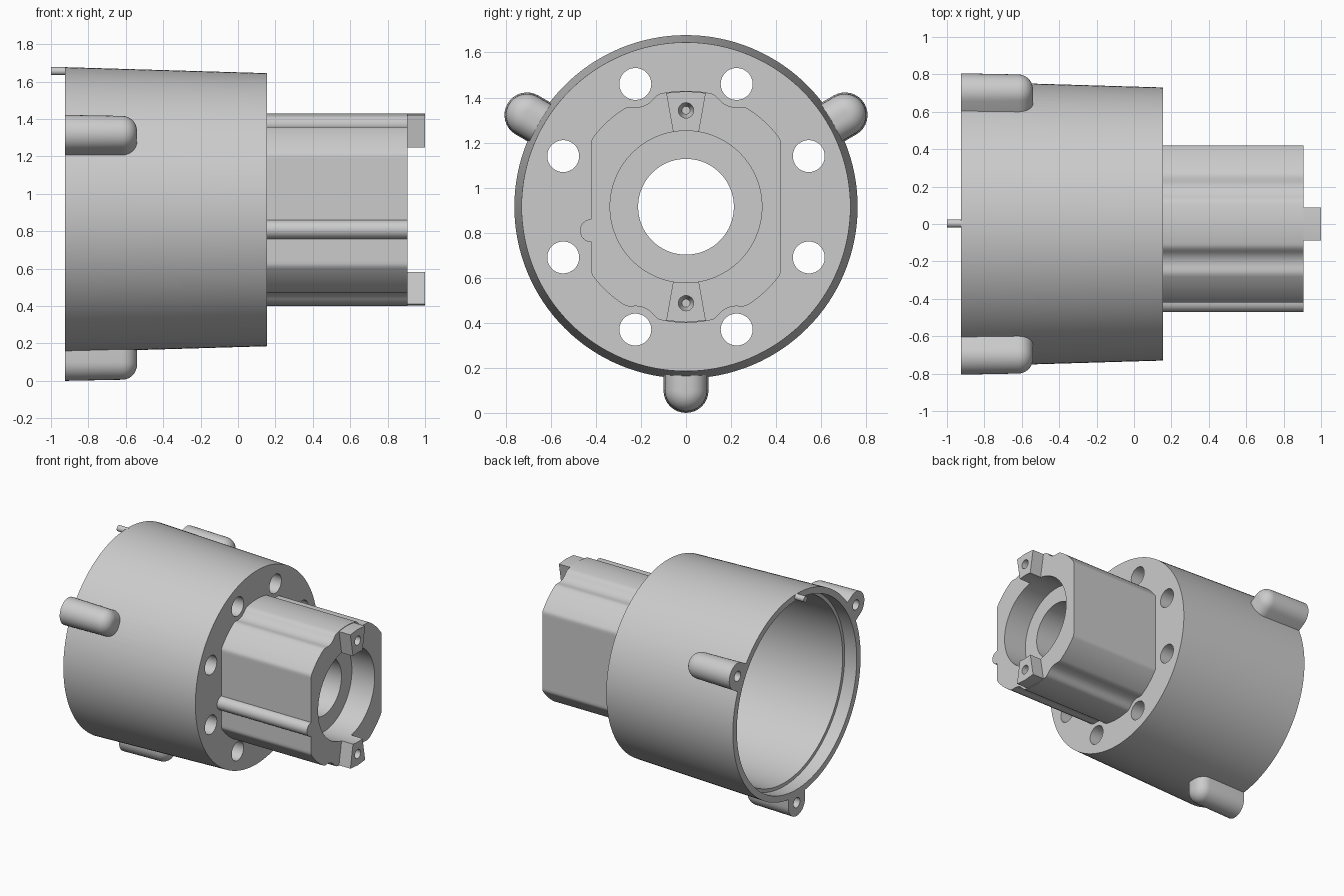
import bpy, bmesh, math

if "Cube" in bpy.data.objects:
    bpy.data.objects.remove(bpy.data.objects["Cube"])

AXIS_Z = 0.915          # height of the main axis, which runs along x
TAU = 2 * math.pi

gray = bpy.data.materials.new("light_gray")
gray.diffuse_color = (0.6, 0.6, 0.6, 1)
gray.use_nodes = True
gray.node_tree.nodes["Principled BSDF"].inputs["Base Color"].default_value = gray.diffuse_color


def loft(name, rings):
    """Skin a closed solid through rings [(x, [(y, z), ...]), ...]; z is relative to the axis."""
    bm = bmesh.new()
    loops = [[bm.verts.new((x, y, z + AXIS_Z)) for y, z in pts] for x, pts in rings]
    n = len(loops[0])
    for a, b in zip(loops, loops[1:]):
        for i in range(n):
            j = (i + 1) % n
            bm.faces.new((a[i], a[j], b[j], b[i]))
    bm.faces.new(loops[0])
    bm.faces.new(loops[-1])
    bmesh.ops.recalc_face_normals(bm, faces=bm.faces[:])
    me = bpy.data.meshes.new(name)
    bm.to_mesh(me)
    bm.free()
    me.materials.append(gray)
    ob = bpy.data.objects.new(name, me)
    bpy.context.collection.objects.link(ob)
    return ob


def circle(r, n=32, cy=0.0, cz=0.0):
    return [(cy + r * math.cos(TAU * i / n), cz + r * math.sin(TAU * i / n)) for i in range(n)]


def lathe(name, profile, n=32, cy=0.0, cz=0.0):
    return loft(name, [(x, circle(r, n, cy, cz)) for x, r in profile])


def activate(ob):
    bpy.ops.object.select_all(action='DESELECT')
    ob.select_set(True)
    bpy.context.view_layer.objects.active = ob


def combine(target, other, operation):
    """Boolean the other solid into the target and remove it."""
    activate(target)
    mod = target.modifiers.new("combine", 'BOOLEAN')
    mod.operation = operation
    mod.solver = 'EXACT'
    mod.object = other
    bpy.ops.object.modifier_apply(modifier=mod.name)
    bpy.data.objects.remove(other)


# Tapered drum
housing = lathe("housing", [(-0.925, 0.762), (0.155, 0.73)], 128)

# Boss outline: circle with two flats and four relief grooves beside the flange holes
HOLE_ANGLE = math.atan2(0.545, 0.225)
HOLE_DIST = 0.59


def boss_radius(t):
    c = abs(math.cos(t))
    r = min(0.515, 0.42 / max(c, 1e-6))
    delta = math.atan2(abs(math.sin(t)), c) - HOLE_ANGLE
    inside = 0.105 ** 2 - (HOLE_DIST * math.sin(delta)) ** 2
    if inside > 0:
        r = min(r, HOLE_DIST * math.cos(delta) - math.sqrt(inside))
    return r


def boss_point(i, n=240):
    t = TAU * i / n
    r = boss_radius(t)
    if abs(math.cos(t)) < 0.6:      # soften the groove mouths
        r = sum(boss_radius(TAU * (i + k) / n) for k in (-1, 0, 1)) / 3
    return r * math.cos(t), r * math.sin(t)


outline = [boss_point(i) for i in range(240)]
boss = loft("boss", [(0.10, outline), (0.905, outline)])

# Rounded rib along one flat of the boss
combine(boss, lathe("rib", [(0.12, 0.051), (0.905, 0.051)], 24, -0.42, -0.106), 'UNION')

# Wedge-shaped drive tabs, top and bottom
for s in (1, -1):
    wedge = [(-0.051, 0.30 * s), (0.051, 0.30 * s), (0.088, 0.505 * s),
             (0, 0.513 * s), (-0.088, 0.505 * s)]
    combine(boss, loft("tab", [(0.88, wedge), (1.0, wedge)]), 'UNION')
combine(housing, boss, 'UNION')

# Three screw lugs with domed ends around the open rim
LUG_ANGLES = [math.radians(a) for a in (30, 150, 270)]
LUG_DIST = 0.815


def lug_ring(r, a):
    pts = []
    for base, start in ((LUG_DIST, -math.pi / 2), (0.72, math.pi / 2)):
        for k in range(17):
            t = start + math.pi * k / 16
            u, v = base + r * math.cos(t), r * math.sin(t)
            pts.append((u * math.cos(a) - v * math.sin(a), u * math.sin(a) + v * math.cos(a)))
    return pts


lug_profile = [(-0.925, 0.10)] + [
    (-0.62 + 0.08 * math.sin(k * math.pi / 16), 0.014 + 0.08 * math.cos(k * math.pi / 16))
    for k in range(9)]
for a in LUG_ANGLES:
    lug = loft("lug", [(x, lug_ring(r, a)) for x, r in lug_profile])
    combine(housing, lug, 'UNION')

# Cavity with stepped rim, through bore and bearing seat
combine(housing, lathe("cavity", [(-1.1, 0.715), (-0.825, 0.715), (-0.825, 0.69), (0.06, 0.67),
                                  (0.06, 0.2125), (0.715, 0.2125), (0.715, 0.337),
                                  (1.1, 0.337)], 128), 'DIFFERENCE')

# Eight flange holes
for sy in (1, -1):
    for sz in (1, -1):
        for y, z in ((0.225, 0.545), (0.545, 0.225)):
            combine(housing, lathe("flange_hole", [(0.0, 0.071), (0.3, 0.071)], 32,
                                   y * sy, z * sz) if y > 0.4 else
                    lathe("flange_hole", [(0.0, 0.071), (0.156, 0.071)], 32,
                          y * sy, z * sz), 'DIFFERENCE')

# Blind screw holes in the lugs and tabs
for a in LUG_ANGLES:
    combine(housing, lathe("lug_hole", [(-1.0, 0.038), (-0.70, 0.036)], 24,
                           LUG_DIST * math.cos(a), LUG_DIST * math.sin(a)), 'DIFFERENCE')
for s in (1, -1):
    combine(housing, lathe("tab_hole", [(0.75, 0.018), (0.79, 0.034), (1.1, 0.034)], 24,
                           0, 0.428 * s), 'DIFFERENCE')

# Small locating pin on the rim
pin = lathe("locating_pin", [(-1.0, 0.022), (-0.915, 0.022)], 16, 0.003, 0.741)

for ob in (housing, pin):
    activate(ob)
    bpy.ops.object.shade_smooth_by_angle(angle=math.radians(30))
